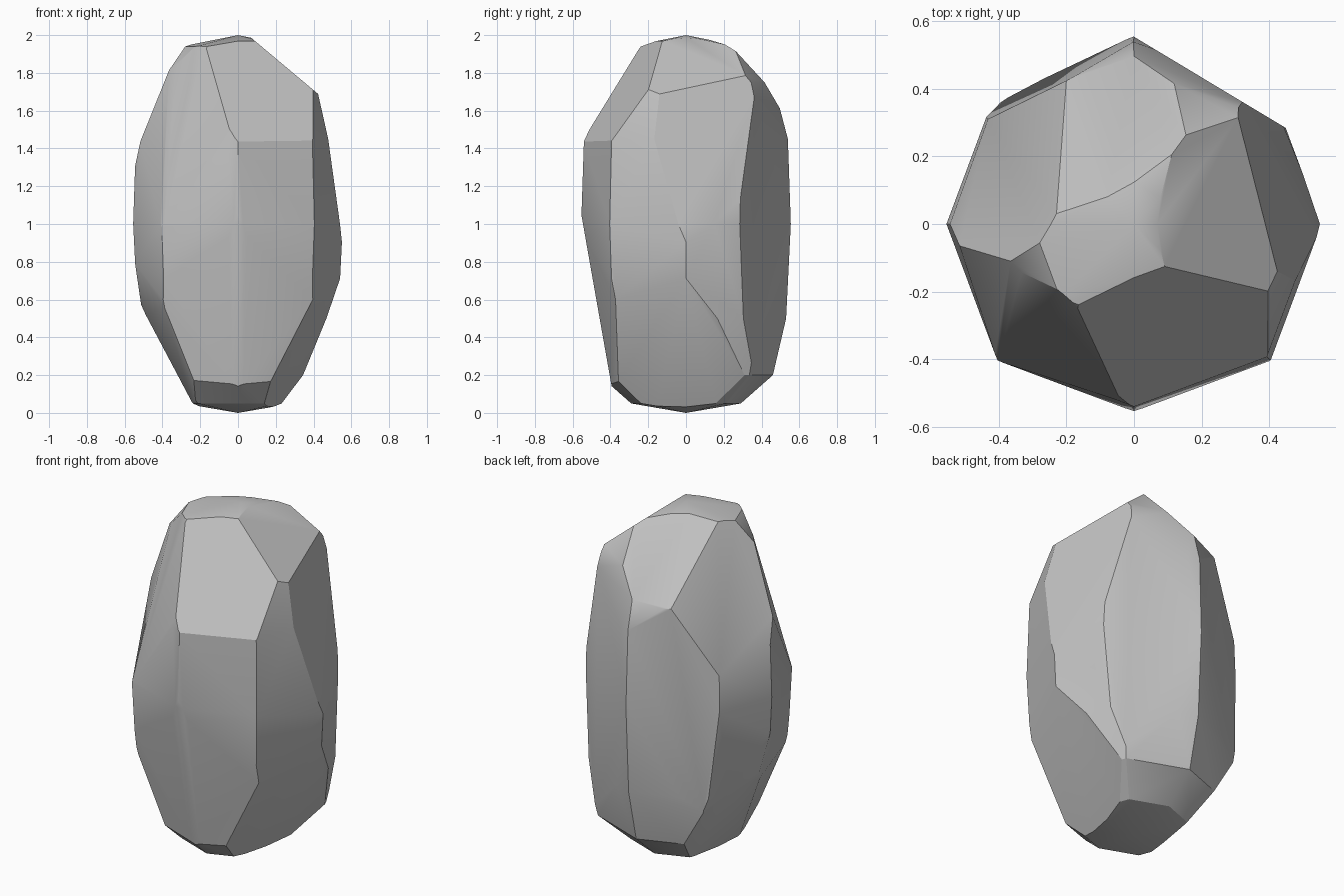
import bpy
import bmesh
from math import cos, sin, pi, radians
from mathutils import Vector

default_cube = bpy.data.objects.get("Cube")
if default_cube:
    bpy.data.objects.remove(default_cube, do_unlink=True)

# Uncut stone: radius and height of each eight-sided ring
SIDES = 8
CORNER_BULGE = 1.03
PROFILE = [(.29, .05), (.46, .2), (.53, .5), (.555, 1), (.54, 1.45), (.46, 1.75), (.3, 1.94)]

# Chipped facets: compass angle from +x, upward tilt, distance from the centre
CENTRE = Vector((0, 0, 1))
CUTS = {
    "front_top": (-70, 34, .665),
    "right_top": (0, 50, .8),
    "right_slope": (12, 11, .51),
    "back_right": (59, 0, .475),
    "back_top": (117, 42.5, .74),
    "back_left": (119, 2, .488),
    "left_top": (153, 22.5, .566),
    "front_left_top": (-130, 16, .542),
    "left_front_top": (-143, 14, .544),
    "left_lower": (-164, -12, .556),
    "left_bottom": (171, -30, .66),
    "front_left_bottom": (-163, -22, .61),
    "right_bottom": (-13, -27, .6),
    "front_lower_right": (-74, -10, .53),
    "front_lower": (-90, -10, .537),
    "front_lower_left": (-106, -10, .53),
}


def hull(points):
    """Return a closed convex mesh around the points."""
    bm = bmesh.new()
    for point in points:
        bm.verts.new(point)
    result = bmesh.ops.convex_hull(bm, input=bm.verts)
    inside = [v for v in result["geom_interior"] if isinstance(v, bmesh.types.BMVert)]
    bmesh.ops.delete(bm, geom=inside, context="VERTS")
    return bm


def chip(bm, compass, tilt, distance):
    """Slice off everything outside the facet and close the stone again."""
    compass, tilt = radians(compass), radians(tilt)
    normal = Vector((cos(compass) * cos(tilt), sin(compass) * cos(tilt), sin(tilt)))
    bmesh.ops.bisect_plane(bm, geom=bm.verts[:] + bm.edges[:] + bm.faces[:],
                           plane_co=CENTRE + normal * distance, plane_no=normal,
                           clear_outer=True)
    bmesh.ops.remove_doubles(bm, verts=bm.verts, dist=.002)
    closed = hull([v.co.copy() for v in bm.verts])
    bm.free()
    return closed


# Stone blank with pointed ends
blank = [Vector((0, 0, 0)), Vector((0, 0, 2))]
for radius, height in PROFILE:
    for i in range(SIDES):
        angle = i * 2 * pi / SIDES
        reach = radius * (CORNER_BULGE if i % 2 else 1)
        blank.append(Vector((reach * cos(angle), reach * sin(angle), height)))
stone = hull(blank)

# Chip the facets
for facet in CUTS.values():
    stone = chip(stone, *facet)
bmesh.ops.dissolve_limit(stone, angle_limit=radians(1), verts=stone.verts, edges=stone.edges)
bmesh.ops.recalc_face_normals(stone, faces=stone.faces)

mesh = bpy.data.meshes.new("rock")
stone.to_mesh(mesh)
stone.free()
rock = bpy.data.objects.new("rock", mesh)
bpy.context.collection.objects.link(rock)

# Plain grey stone
grey = bpy.data.materials.new("stone_grey")
grey.use_nodes = True
colour = (.54, .54, .54, 1)
grey.diffuse_color = colour
grey.node_tree.nodes["Principled BSDF"].inputs["Base Color"].default_value = colour
mesh.materials.append(grey)

# Soft shading on shallow edges, crisp on the chipped ones
bpy.ops.object.select_all(action="DESELECT")
rock.select_set(True)
bpy.context.view_layer.objects.active = rock
bpy.ops.object.shade_smooth_by_angle(angle=radians(30))
